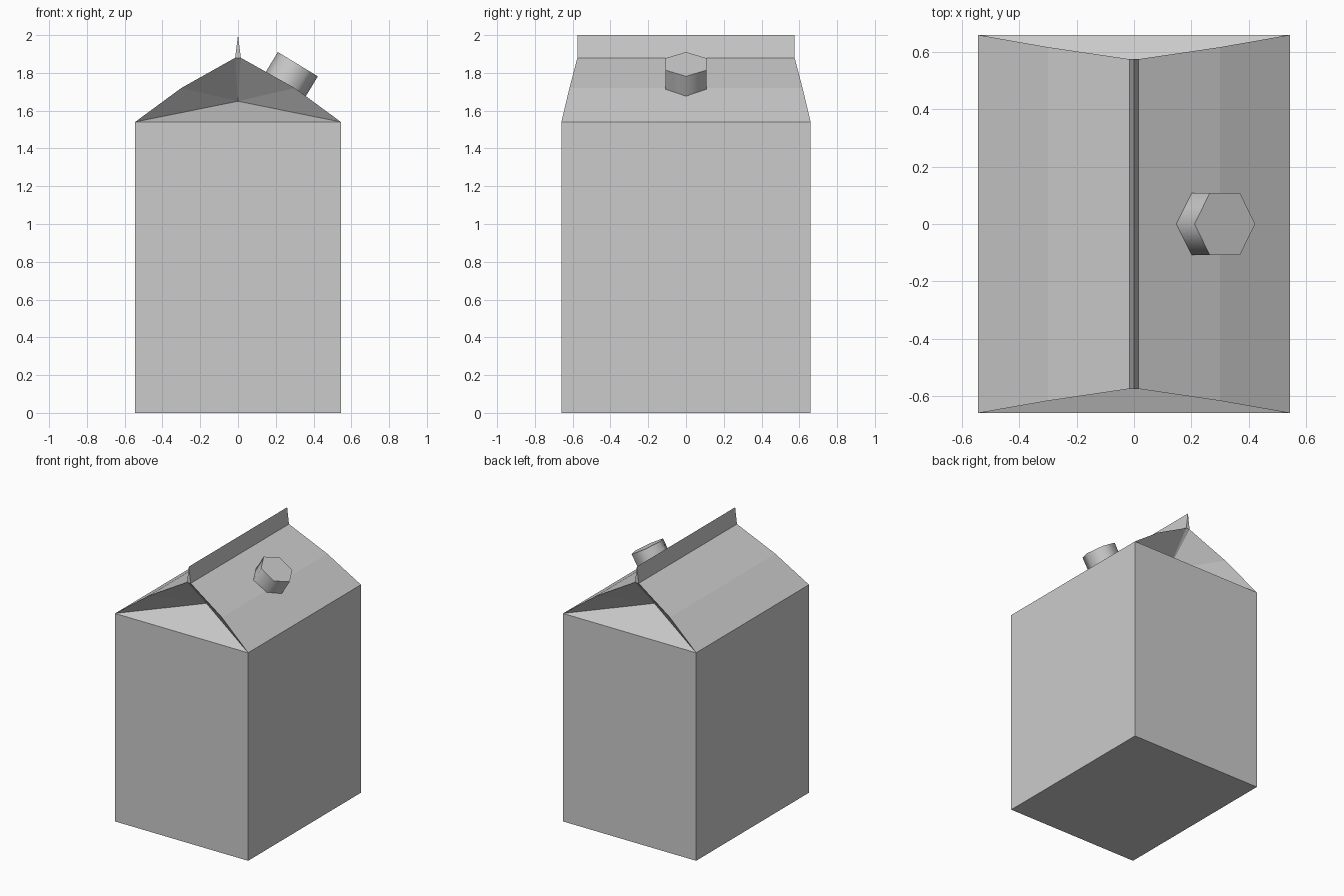
import bpy, bmesh, math
from mathutils import Matrix, Vector

if "Cube" in bpy.data.objects:
    bpy.data.objects.remove(bpy.data.objects["Cube"])

grey = bpy.data.materials.new("light_grey_card")
grey.diffuse_color = (0.6, 0.6, 0.6, 1)
grey.use_nodes = True
grey.node_tree.nodes["Principled BSDF"].inputs["Base Color"].default_value = grey.diffuse_color


def add_object(name, bm):
    bmesh.ops.recalc_face_normals(bm, faces=bm.faces[:])
    mesh = bpy.data.meshes.new(name)
    bm.to_mesh(mesh)
    bm.free()
    mesh.materials.append(grey)
    obj = bpy.data.objects.new(name, mesh)
    bpy.context.collection.objects.link(obj)
    return obj


# Carton: one quarter, mirrored across both centre planes
W, D, H = 0.545, 0.66, 1.54
RIDGE_Z, RIDGE_Y, FIN = 1.88, 0.575, 0.015
points = {
    "floor_mid": (0, 0, 0), "floor_side": (W, 0, 0),
    "floor_corner": (W, -D, 0), "floor_front": (0, -D, 0),
    "eave_side": (W, 0, H), "eave_corner": (W, -D, H), "eave_front": (0, -D, H),
    "bend_mid": (0.30, 0, 1.72), "bend_end": (0.30, -0.617, 1.72),
    "ridge_mid": (FIN, 0, RIDGE_Z), "ridge_end": (FIN, -RIDGE_Y, RIDGE_Z),
    "fold_top": (0, -RIDGE_Y, RIDGE_Z), "fold_in": (0, -0.37, 1.65),
    "tip_mid": (0, 0, 2.0), "tip_end": (0, -RIDGE_Y, 2.0),
}
panels = [
    "floor_mid floor_side floor_corner floor_front",    # base
    "floor_side floor_corner eave_corner eave_side",    # side wall
    "floor_front floor_corner eave_corner eave_front",  # front wall
    "eave_side eave_corner bend_end bend_mid",          # lower roof
    "bend_mid bend_end ridge_end ridge_mid",            # upper roof
    "ridge_mid ridge_end tip_end tip_mid",              # sealing fin
    "ridge_end fold_top tip_end",                       # fin end
    "eave_front eave_corner fold_in",                   # tucked-in gable
    "eave_corner bend_end fold_in",
    "bend_end ridge_end fold_in",
    "ridge_end fold_top fold_in",
]
bm = bmesh.new()
verts = {key: bm.verts.new(co) for key, co in points.items()}
for panel in panels:
    bm.faces.new([verts[key] for key in panel.split()])
for axis in "XY":
    bmesh.ops.mirror(bm, geom=bm.verts[:] + bm.edges[:] + bm.faces[:],
                     axis=axis, merge_dist=0.0001)
bmesh.ops.remove_doubles(bm, verts=bm.verts[:], dist=0.0001)
bmesh.ops.dissolve_limit(bm, angle_limit=math.radians(0.5),
                         verts=bm.verts[:], edges=bm.edges[:])
add_object("carton", bm)

# Hexagonal screw cap standing on the sloping roof
axis = Vector((0.52, 0, 0.855)).normalized()
top = Vector((0.317, 0, 1.846))
depth = 0.13
place = (Matrix.Translation(top - axis * depth / 2)
         @ Matrix.Rotation(math.atan2(axis.x, axis.z), 4, "Y"))
bm = bmesh.new()
ring = [(0.124 * math.cos(i * math.pi / 3), 0.124 * math.sin(i * math.pi / 3))
        for i in range(6)]
low, high = ([bm.verts.new(place @ Vector((x, y, z))) for x, y in ring]
             for z in (-depth / 2, depth / 2))
bm.faces.new(low)
bm.faces.new(high)
for i in range(6):
    j = (i + 1) % 6
    bm.faces.new((low[i], low[j], high[j], high[i]))
cap = add_object("screw_cap", bm)
bpy.context.view_layer.objects.active = cap
cap.select_set(True)
bpy.ops.object.shade_smooth_by_angle(angle=math.radians(70))
